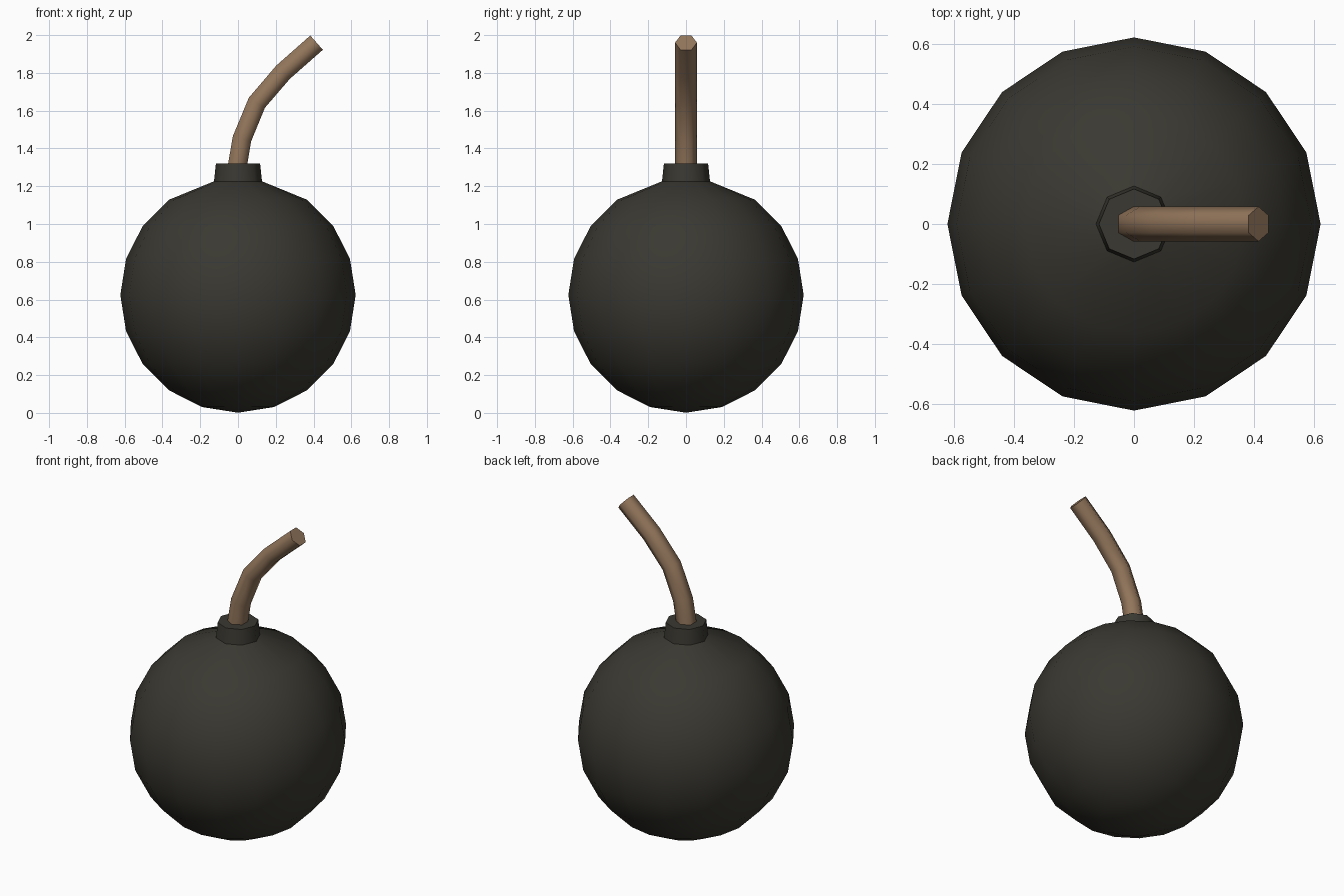
import bpy, bmesh, math
from mathutils import Vector

if "Cube" in bpy.data.objects:
    bpy.data.objects.remove(bpy.data.objects["Cube"])


def material(name, rgb):
    m = bpy.data.materials.new(name)
    m.diffuse_color = (*rgb, 1)
    m.use_nodes = True
    m.node_tree.nodes["Principled BSDF"].inputs["Base Color"].default_value = m.diffuse_color
    return m


def loft(name, rings, mat, smooth_angle, start_tip=None):
    """Bridge equal-sized rings; close the end, and the start with a tip point."""
    bm = bmesh.new()
    loops = [[bm.verts.new(p) for p in ring] for ring in rings]
    n = len(loops[0])
    for a, b in zip(loops, loops[1:]):
        for i in range(n):
            j = (i + 1) % n
            bm.faces.new((a[i], a[j], b[j], b[i]))
    bm.faces.new(loops[-1])
    if start_tip is not None:
        tip = bm.verts.new(start_tip)
        for i in range(n):
            bm.faces.new((tip, loops[0][(i + 1) % n], loops[0][i]))
    else:
        bm.faces.new(loops[0][::-1])
    bmesh.ops.recalc_face_normals(bm, faces=bm.faces)
    mesh = bpy.data.meshes.new(name)
    bm.to_mesh(mesh)
    bm.free()
    mesh.materials.append(mat)
    obj = bpy.data.objects.new(name, mesh)
    bpy.context.collection.objects.link(obj)
    bpy.ops.object.select_all(action='DESELECT')
    obj.select_set(True)
    bpy.context.view_layer.objects.active = obj
    bpy.ops.object.shade_smooth_by_angle(angle=math.radians(smooth_angle))
    return obj


iron = material("dark_iron", (0.042, 0.040, 0.031))
rope = material("brown_rope", (0.29, 0.18, 0.105))

# Round body: 16 segments, 18 degree rings, narrowing into an octagonal neck
R, CZ, SEG = 0.623, 0.624, 16


def ring(r, z, octagon=False):
    pts = []
    for i in range(SEG):
        a = 2 * math.pi * i / SEG
        k = math.cos(math.pi / 8) if octagon and i % 2 else 1
        pts.append((r * k * math.cos(a), r * k * math.sin(a), z))
    return pts


rings = []
for k in range(-4, 4):
    a = math.radians(18 * k)
    rings.append(ring(R * math.cos(a), CZ + R * math.sin(a)))
rings.append(ring(0.127, 1.226, True))
rings.append(ring(0.117, 1.32, True))
loft("bomb_body", rings, iron, 50, (0, 0, CZ - R))

# Bent hexagonal fuse, lofted along a curved path
path = [Vector(p) for p in ((-0.003, 0, 1.31), (0.021, 0, 1.451), (0.10, 0, 1.642),
                            (0.239, 0, 1.804), (0.416, 0, 1.96))]
sides = []
for i, c in enumerate(path):
    d_in = (c - path[max(i - 1, 0)]).normalized()
    d_out = (path[min(i + 1, len(path) - 1)] - c).normalized()
    t = (d_in + d_out).normalized()
    across = Vector((t.z, 0, -t.x))
    sides.append([c + 0.058 * (math.cos(h * math.pi / 3) * Vector((0, 1, 0))
                               + math.sin(h * math.pi / 3) * across) for h in range(6)])
loft("fuse", sides, rope, 65)
